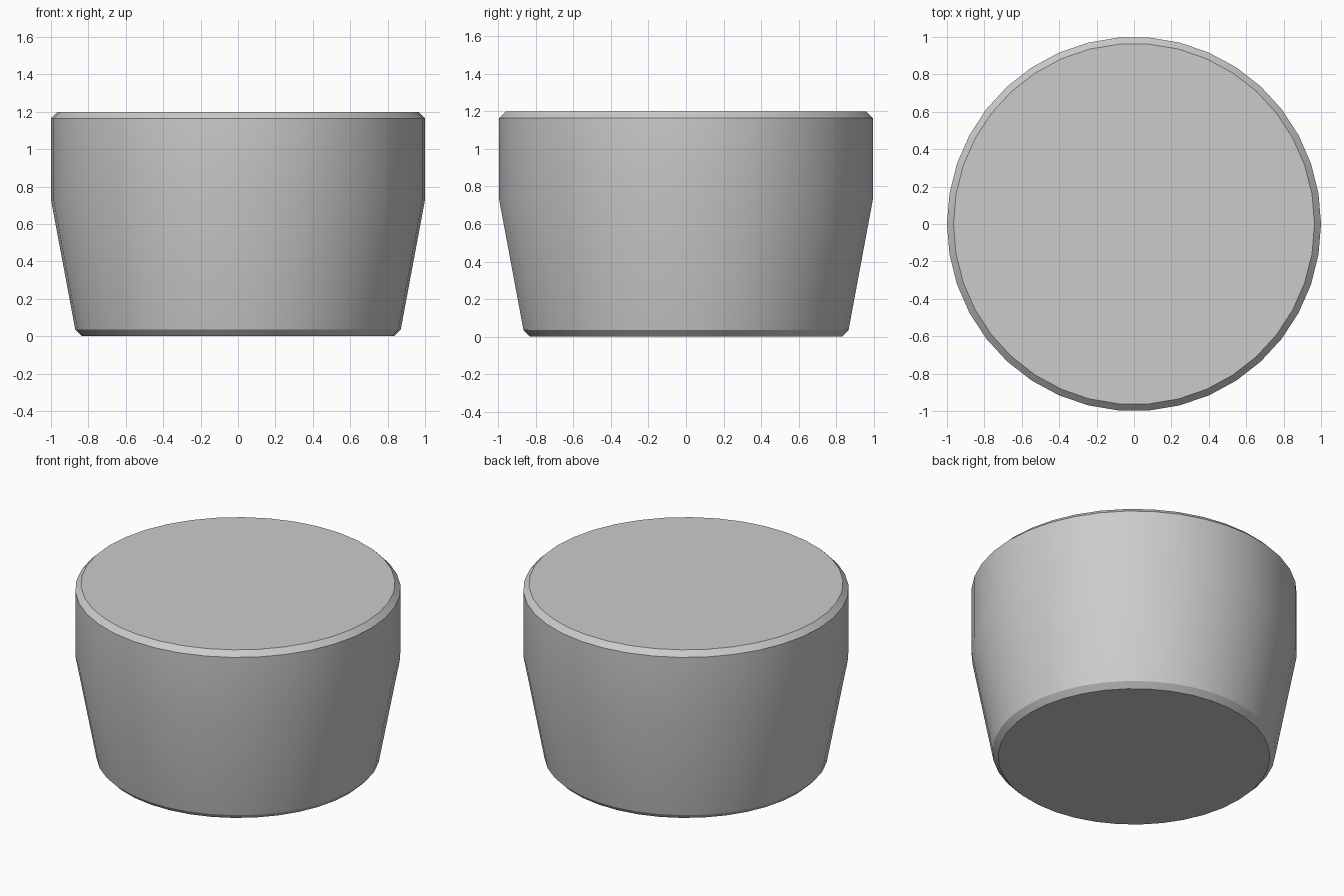
import bpy
import bmesh
from math import cos, sin, tau, radians

cube = bpy.data.objects.get("Cube")
if cube:
    bpy.data.objects.remove(cube, do_unlink=True)

SIDES = 38
# Profile from base to top: (radius, height), with chamfers at both rims
PROFILE = [(0.835, 0), (0.87, 0.035), (1, 0.73), (1, 1.165), (0.965, 1.2)]

# Plain grey material
grey = bpy.data.materials.new("light_grey")
grey.use_nodes = True
colour = (0.6, 0.6, 0.6, 1)
grey.diffuse_color = colour
grey.node_tree.nodes["Principled BSDF"].inputs["Base Color"].default_value = colour

# Tapered round body: stacked rings joined by quads and closed with flat caps
bm = bmesh.new()
rings = []
for radius, height in PROFILE:
    angles = [tau * i / SIDES for i in range(SIDES)]
    rings.append([bm.verts.new((radius * cos(a), radius * sin(a), height)) for a in angles])
for low, high in zip(rings, rings[1:]):
    for i in range(SIDES):
        j = (i + 1) % SIDES
        bm.faces.new((low[i], low[j], high[j], high[i]))
bm.faces.new(rings[0][::-1])
bm.faces.new(rings[-1])

mesh = bpy.data.meshes.new("tapered_body")
bm.to_mesh(mesh)
bm.free()
mesh.materials.append(grey)
body = bpy.data.objects.new("tapered_body", mesh)
bpy.context.collection.objects.link(body)

# Smooth wall, crisp chamfer edges
bpy.ops.object.select_all(action='DESELECT')
body.select_set(True)
bpy.context.view_layer.objects.active = body
bpy.ops.object.shade_smooth_by_angle(angle=radians(30))
